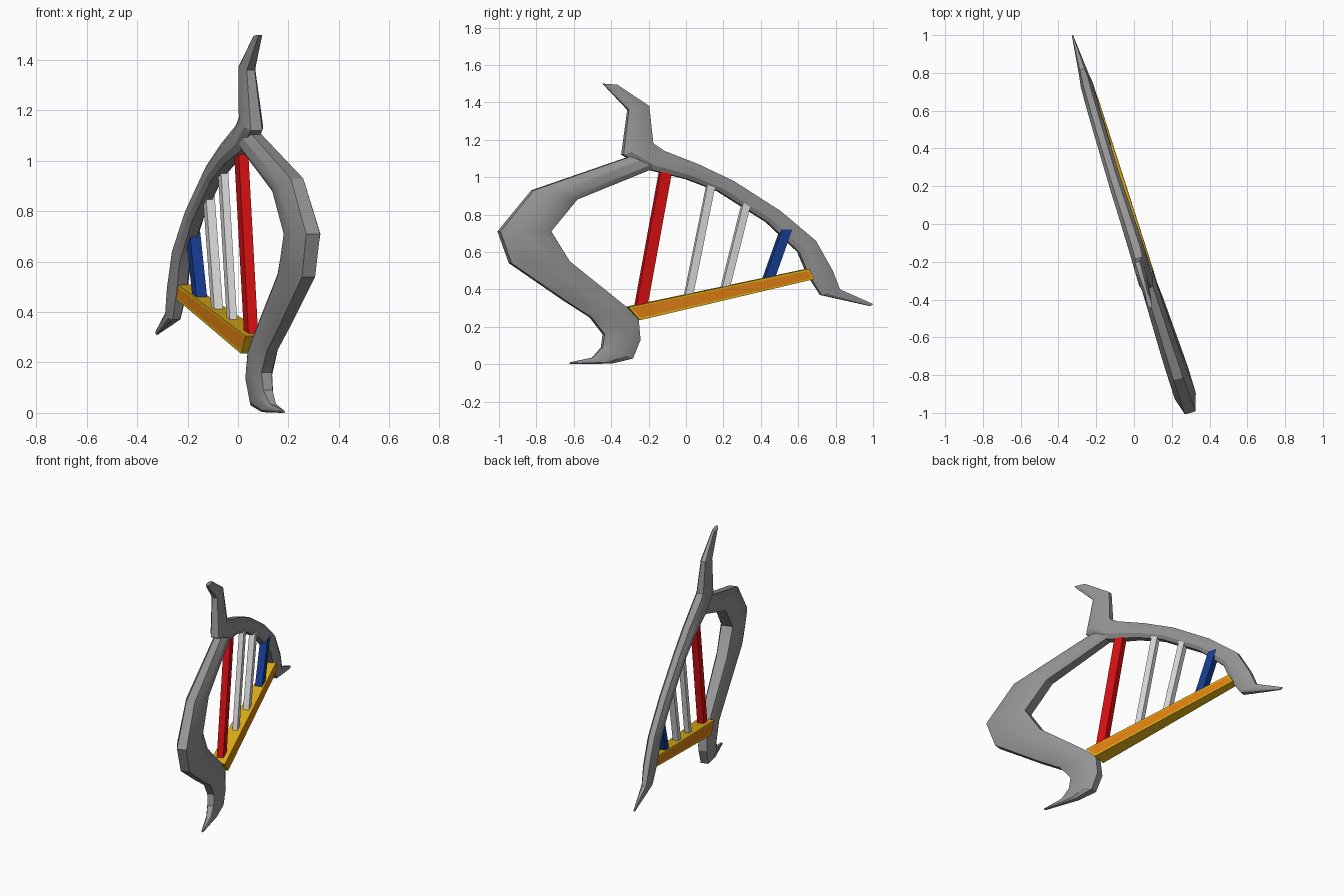
import bpy, bmesh, math
from mathutils import Vector

if "Cube" in bpy.data.objects:
    bpy.data.objects.remove(bpy.data.objects["Cube"])

SLOPE = -0.298                                   # the harp stands turned about z
N = Vector((1, -SLOPE, 0)).normalized()          # direction across its thickness


def material(name, rgb):
    m = bpy.data.materials.new(name)
    m.diffuse_color = (*rgb, 1)
    m.use_nodes = True
    m.node_tree.nodes["Principled BSDF"].inputs["Base Color"].default_value = m.diffuse_color
    return m


GREY = material("stone grey", (0.30, 0.30, 0.30))
RED = material("red", (0.70, 0.005, 0.006))
WHITE = material("white", (0.72, 0.72, 0.72))
BLUE = material("blue", (0.008, 0.045, 0.28))
GOLD = material("gold", (0.76, 0.45, 0.008))
ORANGE = material("orange", (0.76, 0.22, 0.006))


def place(y, z, w=0.0, off=0.0):
    """Point in the harp's plane, w across its thickness."""
    return Vector((SLOPE * y + off, y, z)) + N * w


def loft(name, rings, mats, smooth=False, inset=None):
    bm = bmesh.new()
    loops = [[bm.verts.new(p) for p in ring] for ring in rings]
    n = len(loops[0])
    for a, b in zip(loops, loops[1:]):
        for i in range(n):
            bm.faces.new((a[i], a[(i + 1) % n], b[(i + 1) % n], b[i]))
    bm.faces.new(loops[0])
    bm.faces.new(loops[-1])
    bmesh.ops.recalc_face_normals(bm, faces=bm.faces)
    if inset:                                    # coloured panels on both sides
        bm.normal_update()
        sides = [f for f in bm.faces if abs(f.normal.dot(N)) > 0.8]
        bmesh.ops.inset_individual(bm, faces=sides, thickness=inset)
        for f in sides:
            f.material_index = 1
    me = bpy.data.meshes.new(name)
    bm.to_mesh(me)
    bm.free()
    for m in mats:
        me.materials.append(m)
    ob = bpy.data.objects.new(name, me)
    bpy.context.collection.objects.link(ob)
    if smooth:
        bpy.context.view_layer.objects.active = ob
        ob.select_set(True)
        bpy.ops.object.shade_smooth_by_angle(angle=math.radians(25))
        ob.select_set(False)
    return ob


# Eight-sided frame section: (share of the way outer to inner, share of half width)
HALF = [(0, 0.5), (0.33, 1), (0.76, 1), (1, 0.6)]
SECTION = HALF + [(t, -w) for t, w in reversed(HALF)]


def frame(name, rows):
    """Rows: outer y, z, inner y, z, half thickness, sideways shift."""
    rings = []
    for oy, oz, iy, iz, hw, off in rows:
        rings.append([place(oy + (iy - oy) * t, oz + (iz - oz) * t, w * hw, off)
                      for t, w in SECTION])
    loft(name, rings, [GREY], smooth=True)


# Front pillar with its curled foot
frame("pillar", [
    (-0.30, 1.11, -0.17, 1.05, 0.040, -0.020),
    (-0.82, 0.93, -0.59, 0.88, 0.052, -0.010),
    (-1.00, 0.71, -0.73, 0.71, 0.058, 0.000),
    (-0.94, 0.54, -0.63, 0.55, 0.054, 0.000),
    (-0.65, 0.34, -0.33, 0.31, 0.046, -0.010),
    (-0.51, 0.25, -0.26, 0.24, 0.043, -0.015),
    (-0.44, 0.16, -0.25, 0.13, 0.043, -0.018),
    (-0.45, 0.09, -0.29, 0.03, 0.038, -0.015),
    (-0.50, 0.035, -0.40, 0.003, 0.025, -0.010),
    (-0.62, 0.010, -0.62, 0.000, 0.006, -0.005),
])

# Horn, curved neck and pointed tail
frame("neck", [
    (-0.37, 1.495, -0.445, 1.50, 0.012, -0.043),
    (-0.20, 1.38, -0.31, 1.36, 0.027, -0.042),
    (-0.18, 1.18, -0.34, 1.12, 0.040, -0.028),
    (-0.12, 1.14, -0.20, 1.04, 0.042, -0.025),
    (0.06, 1.07, 0.00, 0.99, 0.038, -0.030),
    (0.25, 0.98, 0.17, 0.925, 0.035, -0.035),
    (0.50, 0.82, 0.43, 0.76, 0.034, -0.035),
    (0.69, 0.66, 0.60, 0.60, 0.034, -0.033),
    (0.78, 0.50, 0.65, 0.48, 0.034, -0.030),
    (0.82, 0.40, 0.72, 0.37, 0.026, -0.030),
    (1.00, 0.322, 0.985, 0.31, 0.004, -0.028),
])


def bar(name, ends, mats, off=-0.02, inset=None):
    """Four-sided bar; each end is two (y, z) edges and a half thickness."""
    rings = [[place(*a, hw, off), place(*b, hw, off),
              place(*b, -hw, off), place(*a, -hw, off)] for a, b, hw in ends]
    loft(name, rings, mats, inset=inset)


# Soundboard with orange side panels
bar("soundboard", [((-0.32, 0.305), (-0.26, 0.235), 0.048),
                   ((0.65, 0.51), (0.68, 0.455), 0.027)],
    [GOLD, ORANGE], inset=0.014)

# Strings: bottom y, z, top y, z, width along the harp, half thickness
STRINGS = [
    ("red_string", -0.245, 0.29, -0.108, 1.04, 0.060, 0.020, RED),
    ("white_string_1", 0.010, 0.35, 0.135, 0.97, 0.042, 0.015, WHITE),
    ("white_string_2", 0.205, 0.39, 0.325, 0.87, 0.042, 0.018, WHITE),
    ("blue_string", 0.435, 0.44, 0.535, 0.72, 0.055, 0.022, BLUE),
]
for name, y0, z0, y1, z1, width, hw, mat in STRINGS:
    h = width / 2
    bar(name, [((y0 - h, z0), (y0 + h, z0), hw), ((y1 - h, z1), (y1 + h, z1), hw)], [mat])
